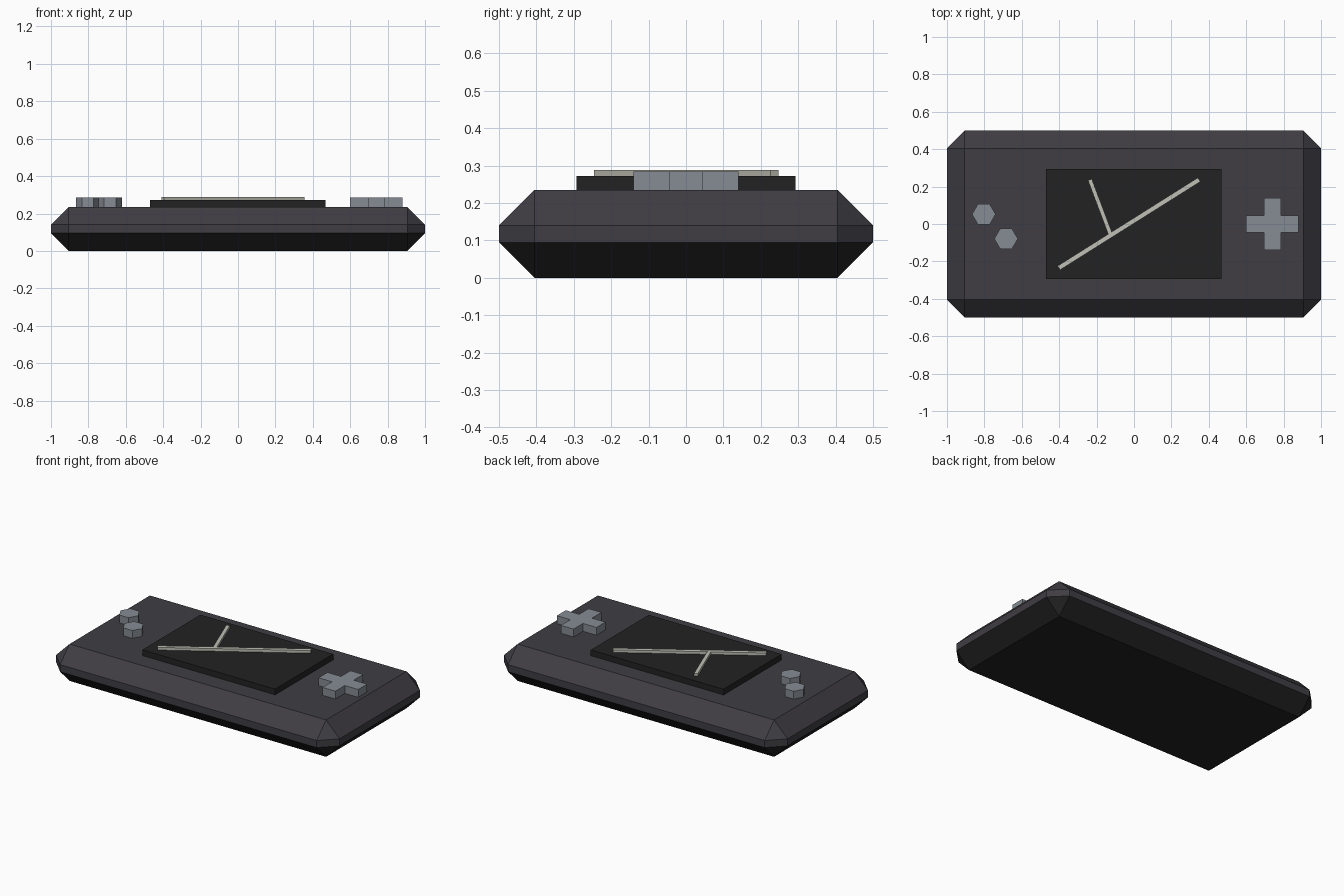
import bpy, bmesh, math

if "Cube" in bpy.data.objects:
    bpy.data.objects.remove(bpy.data.objects["Cube"])


def material(name, rgb):
    m = bpy.data.materials.new(name)
    m.diffuse_color = (*rgb, 1)
    m.use_nodes = True
    m.node_tree.nodes["Principled BSDF"].inputs["Base Color"].default_value = m.diffuse_color
    return m


CASE = material("dark grey case", (0.050, 0.047, 0.056))
BLACK = material("near black", (0.016, 0.016, 0.016))
BUTTON = material("blue grey button", (0.235, 0.262, 0.296))
LINE = material("pale line", (0.53, 0.53, 0.47))


def finish(name, bm, *mats):
    bmesh.ops.recalc_face_normals(bm, faces=bm.faces)
    me = bpy.data.meshes.new(name)
    bm.to_mesh(me)
    bm.free()
    for m in mats:
        me.materials.append(m)
    ob = bpy.data.objects.new(name, me)
    bpy.context.collection.objects.link(ob)
    return ob


def prism(name, outline, z0, z1, mat):
    """Extrude a flat outline from z0 up to z1."""
    bm = bmesh.new()
    base = bm.faces.new([bm.verts.new((x, y, z0)) for x, y in outline])
    ext = bmesh.ops.extrude_face_region(bm, geom=[base])["geom"]
    top = [v for v in ext if isinstance(v, bmesh.types.BMVert)]
    bmesh.ops.translate(bm, verts=top, vec=(0, 0, z1 - z0))
    if not any(len(f.verts) == len(outline) and f.calc_center_median().z < z0 + 1e-5
               for f in bm.faces):
        bm.faces.new([v for v in bm.verts if v.co.z < z0 + 1e-5])
    return finish(name, bm, mat)


def bar(name, a, b, width, z0, z1, mat):
    """Thin straight bar between two points."""
    dx, dy = b[0] - a[0], b[1] - a[1]
    k = width / 2 / math.hypot(dx, dy)
    nx, ny = -dy * k, dx * k
    pts = [(a[0] + nx, a[1] + ny), (a[0] - nx, a[1] - ny),
           (b[0] - nx, b[1] - ny), (b[0] + nx, b[1] + ny)]
    return prism(name, pts, z0, z1, mat)


# Case: chamfered slab, underside in black
H, C = 0.235, 0.095
bm = bmesh.new()
bmesh.ops.create_cube(bm, size=1)
for v in bm.verts:
    v.co = (v.co.x * 2, v.co.y, (v.co.z + 0.5) * H)
bmesh.ops.bevel(bm, geom=bm.edges[:], offset=C, offset_type='OFFSET',
                segments=1, affect='EDGES')
for f in bm.faces:
    f.material_index = 1 if f.calc_center_median().z < C - 0.005 else 0
finish("case", bm, CASE, BLACK)

# Raised screen
prism("screen", [(-0.47, -0.293), (0.467, -0.293), (0.467, 0.293), (-0.47, 0.293)],
      H - 0.01, 0.272, BLACK)

# Lines on the screen
bar("long_screen_line", (-0.402, -0.235), (0.348, 0.237), 0.025, 0.27, 0.289, LINE)
bar("short_screen_line", (-0.124, -0.06), (-0.236, 0.237), 0.022, 0.27, 0.2885, LINE)

# Direction pad: plus-shaped outline, one corner trio per quarter turn
a, r, cx = 0.045, 0.14, 0.74
plus = []
for q in range(4):
    c, s = round(math.cos(q * math.pi / 2)), round(math.sin(q * math.pi / 2))
    plus += [(cx + x * c - y * s, x * s + y * c) for x, y in ((r, -a), (r, a), (a, a))]
prism("direction_pad", plus, H - 0.01, 0.285, BUTTON)

# Two hexagonal buttons
for i, (x, y) in enumerate(((-0.803, 0.052), (-0.684, -0.079))):
    hexagon = [(x + 0.063 * math.cos(k * math.pi / 3), y + 0.063 * math.sin(k * math.pi / 3))
               for k in range(6)]
    prism(f"round_button_{i + 1}", hexagon, H - 0.01, 0.285, BUTTON)
